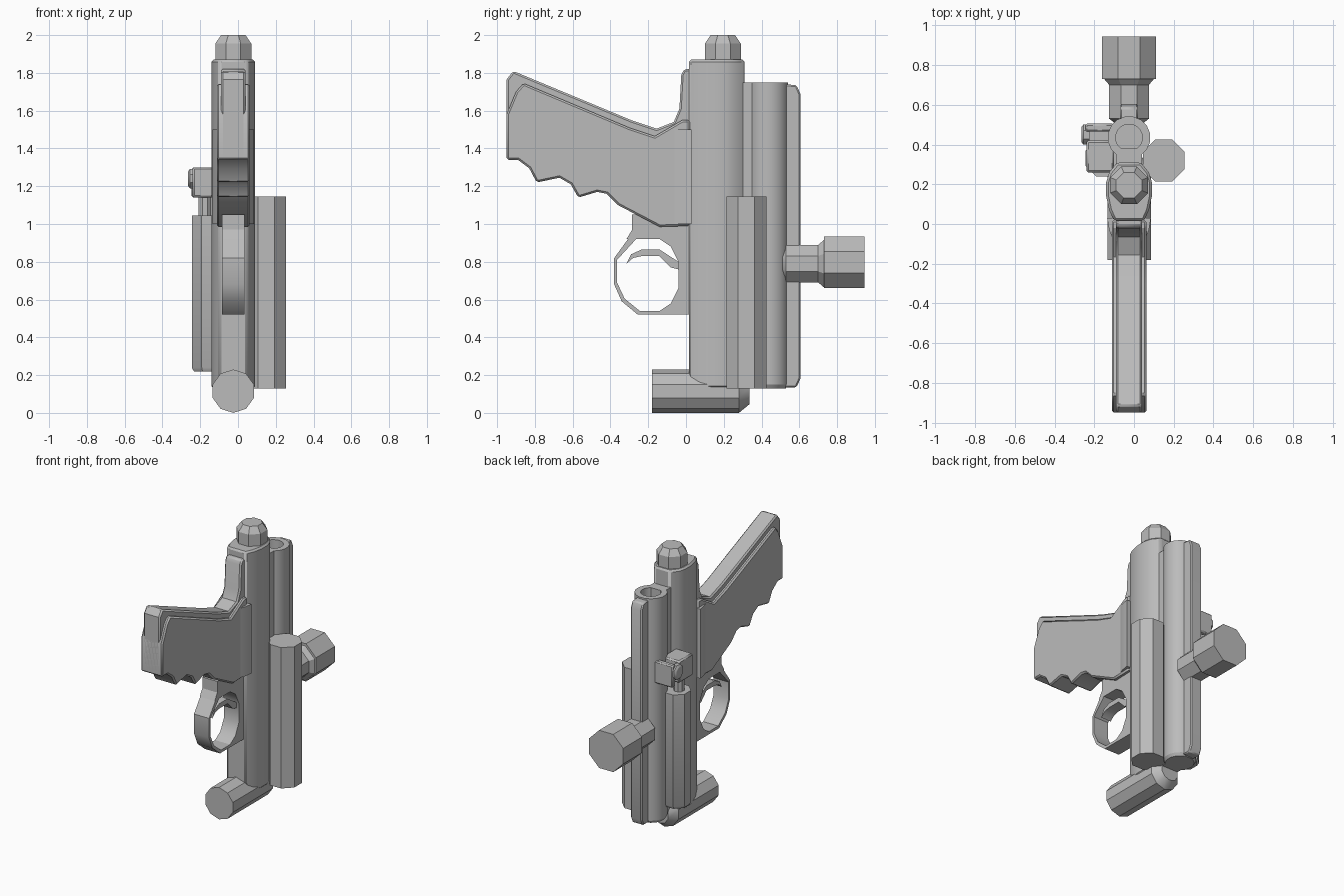
import bpy, bmesh, math
from mathutils import Vector

if "Cube" in bpy.data.objects:
    bpy.data.objects.remove(bpy.data.objects["Cube"])

GREY = (0.5, 0.5, 0.5, 1)
mat = bpy.data.materials.new("plain grey")
mat.use_nodes = True
mat.diffuse_color = GREY
mat.node_tree.nodes["Principled BSDF"].inputs["Base Color"].default_value = GREY
MID = -0.025  # x of the symmetry plane


def finish(name, bm, bevel=0, angle=30):
    bmesh.ops.remove_doubles(bm, verts=bm.verts, dist=1e-5)
    bmesh.ops.recalc_face_normals(bm, faces=bm.faces)
    me = bpy.data.meshes.new(name)
    bm.to_mesh(me)
    bm.free()
    me.materials.append(mat)
    ob = bpy.data.objects.new(name, me)
    bpy.context.collection.objects.link(ob)
    if bevel:
        mod = ob.modifiers.new("bevel", "BEVEL")
        mod.width, mod.segments = bevel, 1
        mod.limit_method, mod.angle_limit = "ANGLE", math.radians(50)
    bpy.ops.object.select_all(action="DESELECT")
    bpy.context.view_layer.objects.active = ob
    ob.select_set(True)
    bpy.ops.object.shade_smooth_by_angle(angle=math.radians(angle))
    return ob


def prism(name, pts, lo, hi, axis="x", bevel=0):
    """Extrude a flat outline: (y, z) along x, or (x, y) along z."""
    bm = bmesh.new()
    place = (lambda p, t: (t, *p)) if axis == "x" else (lambda p, t: (*p, t))
    face = bm.faces.new([bm.verts.new(place(p, lo)) for p in pts])
    out = bmesh.ops.extrude_face_region(bm, geom=[face])
    move = Vector(place((0, 0), hi - lo))
    bmesh.ops.translate(bm, vec=move, verts=[v for v in out["geom"] if isinstance(v, bmesh.types.BMVert)])
    return finish(name, bm, bevel)


def slab(name, pts, half, bevel=0):
    return prism(name, pts, MID - half, MID + half, "x", bevel)


def box(name, x, y, z, bevel=0):
    return prism(name, [(y[0], z[0]), (y[1], z[0]), (y[1], z[1]), (y[0], z[1])], *x, bevel=bevel)


def turned(name, centre, profile, n=8, axis="z", angle=30):
    """Lathe (radius, position) pairs; centre holds the two other coordinates."""
    bm = bmesh.new()
    rings = []
    for r, t in profile:
        ring = []
        for i in range(n):
            a = math.tau * (i + 0.5) / n
            u, v = centre[0] + r * math.cos(a), centre[1] + r * math.sin(a)
            co = {"z": (u, v, t), "y": (u, t, v), "x": (t, u, v)}[axis]
            ring.append(bm.verts.new(co))
        rings.append(ring)
    for a, b in zip(rings, rings[1:]):
        for i in range(n):
            j = (i + 1) % n
            bm.faces.new((a[i], a[j], b[j], b[i]))
    bm.faces.new(rings[0])
    bm.faces.new(rings[-1])
    return finish(name, bm, angle=angle)


def mirrored(half):
    """Close a half outline of (offset, y) points across the symmetry plane."""
    return [(MID + x, y) for x, y in half] + [(MID - x, y) for x, y in reversed(half)]


# Main body, end cap and the web joining it to the barrel
prism("main_body", mirrored([(0.075, 0.015), (0.1, 0.07), (0.115, 0.14), (0.115, 0.21),
                             (0.1, 0.26), (0.06, 0.31)]), 0.13, 1.87, "z", 0.012)
turned("end_cap", (MID, 0.195), [(0.103, 1.8), (0.103, 1.955), (0.07, 2.0)])
box("body_web", (MID - 0.065, MID + 0.065), (0.26, 0.38), (0.13, 1.75))

# Open barrel tube with its rail
turned("barrel", (MID, 0.435), [(0.095, 0.13), (0.108, 0.15), (0.108, 1.75), (0.068, 1.75),
                                (0.068, 1.45)], n=16)
slab("rail", [(0.52, 0.135), (0.585, 0.135), (0.605, 0.18), (0.605, 1.69), (0.585, 1.735),
              (0.52, 1.74)], 0.045, 0.008)

# Side canisters
turned("large_side_canister", (0.15, 0.32), [(0.114, 0.13), (0.114, 1.145)])
turned("small_side_canister", (-0.155, 0.33), [(0.085, 0.22), (0.097, 0.24), (0.097, 1.045)])
turned("canister_neck", (-0.175, 0.33), [(0.036, 1.04), (0.036, 1.15)])

# Valve block with clamp plate and knob
box("valve_block", (-0.24, -0.1), (0.26, 0.42), (1.14, 1.3), 0.01)
box("clamp_plate", (-0.245, -0.1), (0.465, 0.505), (1.14, 1.3), 0.008)
box("clamp_bar", (-0.24, -0.1), (0.4, 0.48), (1.2, 1.25))
turned("valve_knob", (0.45, 1.24), [(0.055, -0.225), (0.055, -0.255), (0.04, -0.265)], axis="x")

# Rear plug and lower cylinder
turned("rear_stem", (MID, 0.79), [(0.04, 0.48), (0.108, 0.53), (0.108, 0.7), (0.14, 0.735)], axis="y")
turned("rear_plug", (MID, 0.797), [(0.147, 0.73), (0.147, 0.945)], axis="y")
turned("lower_cylinder", (MID, 0.115), [(0.115, -0.18), (0.115, 0.28), (0.07, 0.335)], n=10, axis="y")

# Grip: narrow spine, wider side panels with finger grooves, flare at the body
grooves = [(-0.14, 0.985), (-0.36, 1.1), (-0.42, 1.16), (-0.47, 1.17), (-0.57, 1.14), (-0.61, 1.21),
           (-0.67, 1.245), (-0.79, 1.22), (-0.83, 1.295), (-0.89, 1.34), (-0.95, 1.34)]
slab("grip_spine", [(0.03, 0.99)] + grooves + [(-0.95, 1.765), (-0.915, 1.81), (-0.29, 1.55),
     (-0.155, 1.505), (-0.065, 1.54), (-0.035, 1.61), (-0.025, 1.79), (-0.01, 1.82), (0.03, 1.82)],
     0.065, 0.01)
slab("grip_panels", [(0.02, 0.99)] + grooves + [(-0.95, 1.58), (-0.9, 1.7), (-0.86, 1.745),
     (-0.3, 1.51), (-0.165, 1.465), (-0.02, 1.55), (0.02, 1.55)], 0.087, 0.01)
prism("grip_flare", mirrored([(0.08, -0.08), (0.1, -0.03), (0.11, 0.03)]), 1.0, 1.5, "z")

# Trigger frame, guard and trigger
slab("trigger_frame", [(0.03, 1.05), (-0.285, 1.05), (-0.285, 0.97), (-0.315, 0.92), (-0.14, 0.92),
                       (-0.08, 0.88), (-0.04, 0.8), (-0.04, 0.66), (-0.08, 0.58), (-0.14, 0.54),
                       (-0.14, 0.52), (0.03, 0.52)], 0.06)
slab("trigger_guard", [(-0.3, 0.93), (-0.38, 0.82), (-0.38, 0.68), (-0.34, 0.59), (-0.255, 0.52),
                       (-0.13, 0.52), (-0.13, 0.54), (-0.245, 0.54), (-0.325, 0.605), (-0.365, 0.69),
                       (-0.365, 0.81), (-0.255, 0.93)], 0.06)
slab("trigger", [(-0.315, 0.79), (-0.29, 0.84), (-0.235, 0.865), (-0.14, 0.865), (-0.04, 0.8),
                 (-0.04, 0.76), (-0.08, 0.77), (-0.14, 0.83), (-0.235, 0.83), (-0.28, 0.82)], 0.04)
